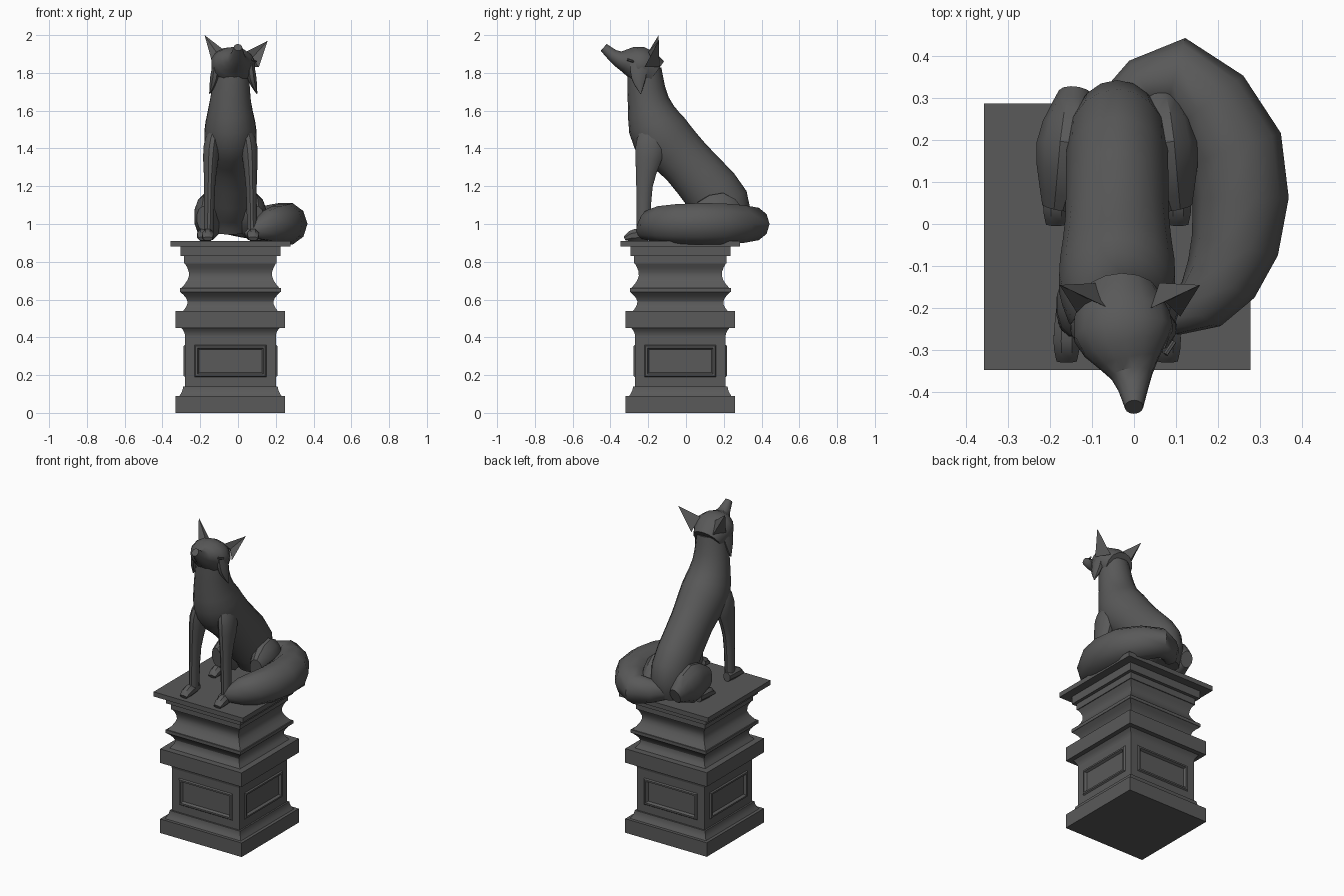
import bpy, bmesh, math
from mathutils import Vector

default_cube = bpy.data.objects.get("Cube")
if default_cube:
    bpy.data.objects.remove(default_cube, do_unlink=True)

stone = bpy.data.materials.new("dark grey stone")
stone.use_nodes = True
stone.diffuse_color = (.1, .1, .1, 1)
shader = stone.node_tree.nodes["Principled BSDF"]
shader.inputs["Base Color"].default_value = stone.diffuse_color

X_AXIS, Z_AXIS = Vector((1, 0, 0)), Vector((0, 0, 1))
CENTRE = -.04


def finish(bm, name, angle=35):
    """Turn a bmesh into a stone object with smooth curves and sharp edges."""
    bmesh.ops.recalc_face_normals(bm, faces=bm.faces)
    mesh = bpy.data.meshes.new(name)
    bm.to_mesh(mesh)
    bm.free()
    mesh.materials.append(stone)
    part = bpy.data.objects.new(name, mesh)
    bpy.context.collection.objects.link(part)
    bpy.ops.object.select_all(action='DESELECT')
    part.select_set(True)
    bpy.context.view_layer.objects.active = part
    bpy.ops.object.shade_smooth_by_angle(angle=math.radians(angle))


def skin(rings):
    """Bridge equal rings of points into a capped tube."""
    bm = bmesh.new()
    loops = [[bm.verts.new(point) for point in ring] for ring in rings]
    for lower, upper in zip(loops, loops[1:]):
        for i in range(len(lower)):
            bm.faces.new((lower[i - 1], lower[i], upper[i], upper[i - 1]))
    bm.faces.new(loops[0])
    bm.faces.new(loops[-1])
    return bm


def blend(a, b, c, d, t):
    """Smooth curve from b to c."""
    return (b + (c - a) * (t / 2) + (a * 2 - b * 5 + c * 4 - d) * (t * t / 2)
            + (b * 3 - a - c * 3 + d) * (t ** 3 / 2))


def limb(name, stations, side=1, sides=12, steps=3, axis=X_AXIS, angle=35):
    """Loft ellipses along a curve; a station is x offset, y, z and two radii,
    the first of them along the given axis."""
    knots = [Vector(station) for station in stations]
    knots = [knots[0]] + knots + [knots[-1]]
    path = [blend(*knots[i:i + 4], step / steps)
            for i in range(len(knots) - 3) for step in range(steps)]
    path.append(knots[-1])
    rings = []
    for i, spot in enumerate(path):
        before, after = path[max(i - 1, 0)], path[min(i + 1, len(path) - 1)]
        tangent = (after - before).to_3d().normalized()
        u = (axis - tangent * axis.dot(tangent)).normalized()
        v = tangent.cross(u)
        ring = []
        for k in range(sides):
            turn = math.tau * (k + .5) / sides
            point = (spot.to_3d() + u * spot[3] * math.cos(turn)
                     + v * spot[4] * math.sin(turn))
            point.x = CENTRE + side * point.x
            ring.append(point)
        rings.append(ring)
    finish(skin(rings), name, angle)


def moulding(name, low, high, bottom, height, pinch=0, panelled=False):
    """Square course of the pedestal, with hollow sides when pinched."""
    steps = 6 if pinch else 1
    rings = []
    for i in range(steps + 1):
        t = i / steps
        half = low + (high - low) * t - pinch * math.sin(math.pi * t)
        rings.append([Vector((CENTRE + half * a, half * b - .03, bottom + height * t))
                      for a, b in ((-1, -1), (1, -1), (1, 1), (-1, 1))])
    bm = skin(rings)
    if panelled:
        bmesh.ops.recalc_face_normals(bm, faces=bm.faces)
        walls = [face for face in bm.faces if abs(face.normal.z) < .5]
        for border, depth in ((.05, 0), (.006, .008), (.01, 0), (.008, -.015)):
            bmesh.ops.inset_individual(bm, faces=walls, thickness=border,
                                       depth=depth, use_even_offset=True)
    finish(bm, name, 25)


# Pedestal courses, each resting on the one below
level = 0
for name, low, high, height, pinch in (
        ("plinth", .29, .29, .09, 0),
        ("plinth_moulding", .27, .25, .05, .004),
        ("panelled_block", .24, .24, .27, 0),
        ("cornice_bed", .24, .26, .04, .004),
        ("cornice", .29, .29, .09, 0),
        ("lower_hollow", .25, .265, .1, .03),
        ("fillet", .267, .267, .02, 0),
        ("upper_hollow", .26, .24, .13, .03),
        ("neck_band", .245, .245, .04, 0),
        ("top_bed", .265, .265, .05, 0),
        ("top_slab", .317, .317, .03, 0)):
    moulding(name, low, high, level, height, pinch, name == "panelled_block")
    level += height

# Torso from rump to neck
limb("torso", (
    (0, .22, .95, .09, .09), (0, .19, 1.1, .12, .15),
    (0, 0, 1.33, .125, .14), (0, -.14, 1.48, .14, .155),
    (0, -.2, 1.65, .11, .11), (.01, -.22, 1.82, .09, .09)), sides=18)

# Head with a raised muzzle, turned slightly to the left
limb("head", (
    (.01, -.17, 1.79, .09, .09), (.015, -.26, 1.85, .12, .095),
    (.035, -.36, 1.875, .05, .042), (.04, -.435, 1.935, .022, .024)), sides=14)

for side, label in ((1, "left_"), (-1, "right_")):
    # Ear: cupped triangular shell
    bm = bmesh.new()
    inner, outer, back, cup, tip = [
        bm.verts.new((side * x - .01, y, z)) for x, y, z in (
            (.05, -.2, 1.91), (.12, -.22, 1.83), (.07, -.14, 1.83),
            (.085, -.185, 1.88), (.167, -.145, 1.985 - side * .015))]
    for corners in ((inner, cup, tip), (cup, outer, tip), (outer, back, tip),
                    (back, inner, tip), (inner, back, outer, cup)):
        bm.faces.new(corners)
    finish(bm, label + "ear")

    # Cheek fur hanging to a point, and a closed eyelid
    turn = side * .015
    limb(label + "cheek_fur", (
        (.09 + turn, -.25, 1.85, .02, .05), (.1 + turn, -.25, 1.77, .025, .04),
        (.125 + turn, -.24, 1.69, .003, .003)), side, sides=8)
    limb(label + "eyelid", (
        (.085 + turn * 2, -.31, 1.87, .006, .006),
        (.105 + turn * 2, -.28, 1.86, .006, .006)), side, sides=6)

    # Foreleg and folded haunch
    limb(label + "foreleg", (
        (.08, -.18, 1.5, .03, .06), (.1, -.19, 1.4, .045, .08),
        (.11, -.22, 1.2, .03, .045), (.115, -.225, .93, .027, .037)), side)
    limb(label + "haunch", (
        (.1, .31, 1, .04, .05), (.115, .18, 1.04, .08, .13),
        (.14, .04, 1.03, .04, .065)), side)

    # Paws, flat on the slab
    for name, x, toe in (("front_paw", .12, -.325), ("hind_paw", .145, 0)):
        limb(label + name, (
            (x, toe + .14, level + .03, .025, .03),
            (x, toe + .05, level + .03, .034, .035),
            (x, toe, level + .012, .026, .012)), side, sides=8)

# Bushy tail curling round the left side
limb("tail", (
    (0, .28, 1, .06, .05), (.14, .36, 1, .09, .085),
    (.28, .18, 1, .115, .115), (.28, -.05, 1, .11, .105),
    (.2, -.19, .99, .085, .07), (.08, -.25, .94, .015, .01)),
    sides=10, steps=2, axis=Z_AXIS, angle=40)
